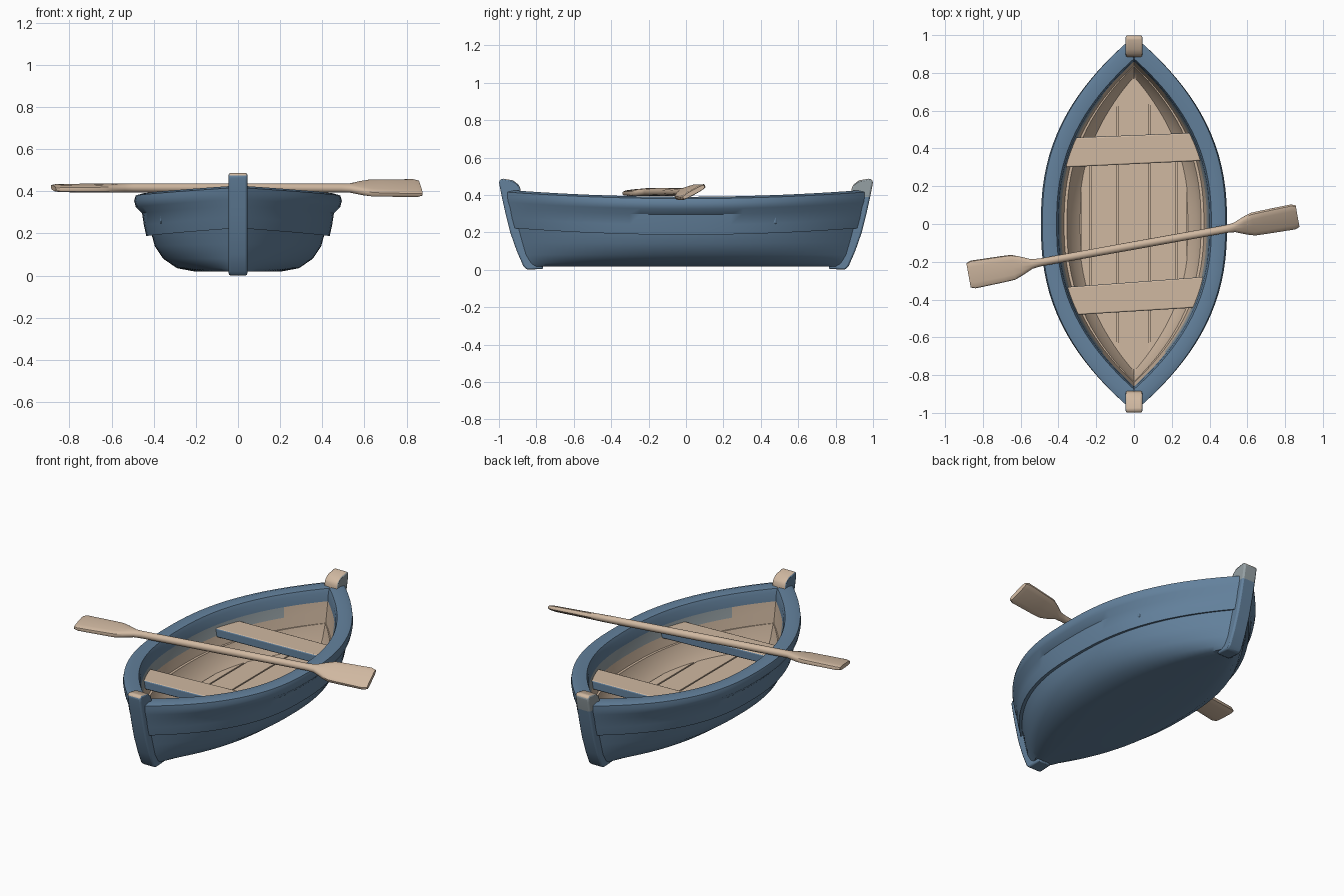
import bpy, bmesh, math
from mathutils import Matrix, Vector

if "Cube" in bpy.data.objects:
    bpy.data.objects.remove(bpy.data.objects["Cube"])


def material(name, rgb):
    m = bpy.data.materials.new(name)
    m.use_nodes = True
    m.diffuse_color = (*rgb, 1)
    bsdf = next(n for n in m.node_tree.nodes if n.type == "BSDF_PRINCIPLED")
    bsdf.inputs["Base Color"].default_value = (*rgb, 1)
    bsdf.inputs["Roughness"].default_value = 0.8
    return m


BLUE, WOOD, GREY = 0, 1, 2
PAINTS = [material("blue paint", (0.125, 0.22, 0.335)),
          material("bare wood", (0.63, 0.48, 0.355)),
          material("worn grey paint", (0.30, 0.35, 0.37))]


def loft(name, rings, rule, caps=True, bevel=0.0, angle=35):
    """Skin closed rings; rule(face, ring index, side index) gives the material."""
    bm = bmesh.new()
    loops = [[bm.verts.new(p) for p in ring] for ring in rings]
    n = len(loops[0])
    faces = []
    for i, (a, b) in enumerate(zip(loops, loops[1:])):
        for j in range(n):
            k = (j + 1) % n
            faces.append((bm.faces.new((a[j], a[k], b[k], b[j])), i, j))
    if caps:
        faces.append((bm.faces.new(loops[0][::-1]), -1, -1))
        faces.append((bm.faces.new(loops[-1]), len(rings), -1))
    bmesh.ops.recalc_face_normals(bm, faces=bm.faces)
    bm.normal_update()
    for f, i, j in faces:
        f.material_index = rule(f, i, j)
    mesh = bpy.data.meshes.new(name)
    bm.to_mesh(mesh)
    bm.free()
    obj = bpy.data.objects.new(name, mesh)
    bpy.context.collection.objects.link(obj)
    for p in PAINTS:
        mesh.materials.append(p)
    if bevel:
        mod = obj.modifiers.new("soft edges", "BEVEL")
        mod.width, mod.segments = bevel, 2
    bpy.ops.object.select_all(action="DESELECT")
    obj.select_set(True)
    bpy.context.view_layer.objects.active = obj
    bpy.ops.object.shade_smooth_by_angle(angle=math.radians(angle))
    return obj


# Hull half profile: half width, height, half length, end width, end rise, paint
POWER = 2.4
profile = [
    (0.00, 0.018, 0.83, 0.00, 0.00, BLUE),
    (0.20, 0.018, 0.83, 0.03, 0.00, BLUE),
    (0.29, 0.035, 0.84, 0.035, 0.00, BLUE),
    (0.355, 0.08, 0.86, 0.04, 0.00, BLUE),
    (0.395, 0.14, 0.88, 0.04, 0.01, BLUE),
    (0.41, 0.195, 0.90, 0.04, 0.03, BLUE),
    (0.435, 0.187, 0.915, 0.045, 0.035, BLUE),
    (0.447, 0.24, 0.93, 0.045, 0.035, BLUE),
    (0.455, 0.295, 0.94, 0.045, 0.035, BLUE),
    (0.485, 0.325, 0.95, 0.045, 0.035, BLUE),
    (0.493, 0.355, 0.955, 0.045, 0.035, BLUE),
    (0.485, 0.38, 0.955, 0.045, 0.035, BLUE),
    (0.45, 0.39, 0.93, 0.03, 0.035, BLUE),
    (0.41, 0.383, 0.875, 0.0, 0.035, BLUE),
    (0.40, 0.36, 0.865, 0.0, 0.035, BLUE),
    (0.395, 0.31, 0.86, 0.0, 0.035, GREY),
    (0.385, 0.25, 0.85, 0.0, 0.035, WOOD),
    (0.37, 0.19, 0.84, 0.0, 0.03, WOOD),
    (0.355, 0.19, 0.835, 0.0, 0.03, WOOD),
    (0.33, 0.12, 0.81, 0.0, 0.02, WOOD),
    (0.285, 0.075, 0.78, 0.0, 0.01, WOOD),
    (0.00, 0.07, 0.78, 0.0, 0.01, WOOD),
]
STATIONS = 48


def hull_ring(t):
    k = abs(t) ** POWER
    half = [Vector((w + (e - w) * k, t * l, z + rise * t * t))
            for w, z, l, e, rise, _ in profile]
    return half + [Vector((-p.x, p.y, p.z)) for p in half[-2:0:-1]]


def hull_paint(face, i, j):
    last = len(profile) - 1
    paint = profile[j if j < last else 2 * last - 1 - j][5]
    at_end = abs(face.calc_center_median().y) > 0.68
    return WOOD if paint == GREY and at_end else paint


steps = [math.sin(math.pi * (i / STATIONS - 0.5)) for i in range(STATIONS + 1)]
loft("hull", [hull_ring(t) for t in steps], hull_paint, caps=False)


# Floor planks, trimmed to the curve of the hull
def floor_reach(x):
    return 0.775 * (1 - min(abs(x) / 0.29, 1)) ** (1 / POWER)


seams = [-0.285, -0.23, -0.085, 0.08, 0.225, 0.285]
for number, (a, b) in enumerate(zip(seams, seams[1:])):
    rings = []
    for s in range(9):
        x = a + 0.004 + (b - a - 0.008) * s / 8
        y = floor_reach(x)
        rings.append([(x, -y, 0.06), (x, y, 0.06), (x, y, 0.088), (x, -y, 0.088)])
    loft(f"floor_plank_{number + 1}", rings, lambda f, i, j: WOOD)


# Skewed bench seats: painted sides, bare tops
def bench(name, left_y, right_y):
    rings = [[(x, y0, 0.245), (x, y1, 0.245), (x, y1, 0.298), (x, y0, 0.298)]
             for x, (y0, y1) in ((-0.37, left_y), (0.37, right_y))]
    loft(name, rings, lambda f, i, j: WOOD if f.normal.z > 0.5 else BLUE, bevel=0.007)


bench("rear_bench", (0.30, 0.455), (0.335, 0.485))
bench("front_bench", (-0.485, -0.335), (-0.44, -0.28))

# End posts: outer (y, z) and inner (y, z) pairs going up
post_rows = [
    ((0.85, 0.0), (0.76, 0.005)), ((0.87, 0.02), (0.77, 0.025)),
    ((0.905, 0.10), (0.83, 0.10)), ((0.94, 0.20), (0.86, 0.20)),
    ((0.965, 0.30), (0.88, 0.30)), ((0.985, 0.39), (0.885, 0.39)),
    ((0.997, 0.45), (0.885, 0.43)), ((1.0, 0.475), (0.892, 0.452)),
    ((0.985, 0.488), (0.925, 0.478)),
]


def end_post(name, side):
    def paint(face, i, j):
        if face.calc_center_median().z < 0.39:
            return BLUE
        if face.normal.z > 0.35 or face.normal.y * side < -0.5:
            return WOOD
        return GREY if side > 0 else BLUE
    w = 0.044
    rings = [[(-w, side * a[0], a[1]), (w, side * a[0], a[1]),
              (w, side * b[0], b[1]), (-w, side * b[0], b[1])] for a, b in post_rows]
    loft(name, rings, paint, bevel=0.009)


end_post("front_post", -1)
end_post("rear_post", 1)

# Double-ended oar: distance from the middle, half width, half thickness
blade = [(0.50, 0.021, 0.021), (0.545, 0.026, 0.021), (0.60, 0.05, 0.02),
         (0.645, 0.067, 0.019), (0.70, 0.07, 0.018), (0.86, 0.075, 0.016),
         (0.885, 0.066, 0.012)]
oar_rows = [(-u, w, t, 0.1) for u, w, t in blade[::-1]]
oar_rows += [(0, 0.022, 0.022, 0.25)]
oar_rows += [(u, w, t, 0.5) for u, w, t in blade]


def oar_ring(u, w, t, twist):
    ring = []
    for s in range(16):
        a = math.tau * s / 16
        c, d = math.cos(a), math.sin(a)
        soft = 0.6 if w > 0.04 else 1.0
        p = Vector((u, w * math.copysign(abs(c) ** soft, c),
                    t * math.copysign(abs(d) ** soft, d)))
        ring.append(Matrix.Rotation(twist, 3, "X") @ p)
    return ring


oar = loft("oar", [oar_ring(*row) for row in oar_rows], lambda f, i, j: WOOD, angle=40)
oar.location = (-0.005, -0.115, 0.415)
oar.rotation_euler = (0, 0, math.radians(10.2))
